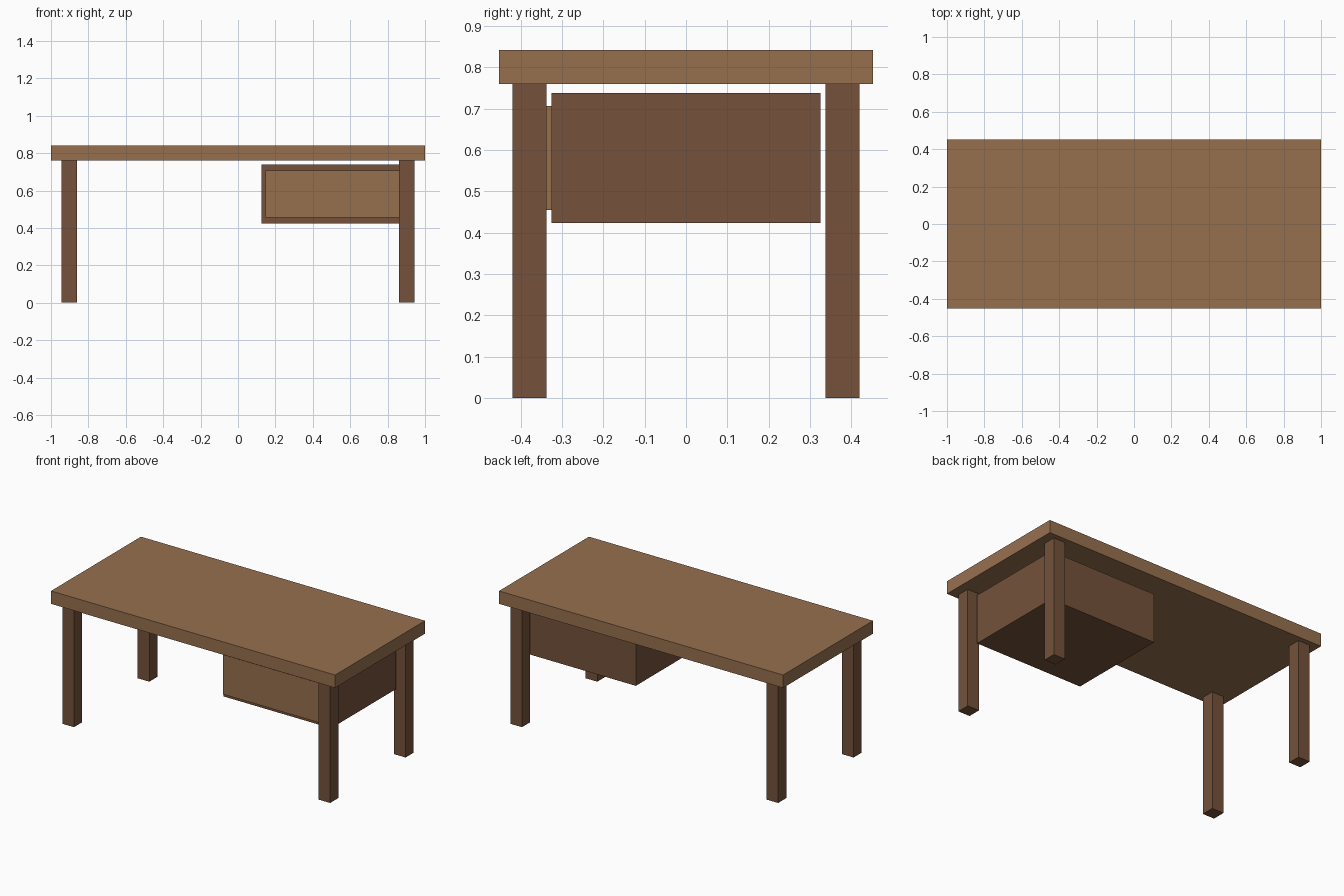
import bpy
from mathutils import Vector

default = bpy.data.objects.get("Cube")
if default:
    bpy.data.objects.remove(default, do_unlink=True)


def make_material(name, color):
    mat = bpy.data.materials.new(name)
    mat.use_nodes = True
    mat.diffuse_color = color
    mat.node_tree.nodes["Principled BSDF"].inputs["Base Color"].default_value = color
    return mat


def add_box(name, low, high, mat):
    low, high = Vector(low), Vector(high)
    bpy.ops.mesh.primitive_cube_add(size=1, location=(low + high) / 2)
    box = bpy.context.object
    box.name = name
    box.scale = high - low
    bpy.ops.object.transform_apply(location=False, rotation=False, scale=True)
    box.data.materials.append(mat)
    return box


light_wood = make_material("light wood", (0.31, 0.162, 0.078, 1))
dark_wood = make_material("dark wood", (0.178, 0.084, 0.044, 1))

# Table top
LEG_TOP = 0.76
add_box("table_top", (-1, -0.452, LEG_TOP), (1, 0.452, 0.842), light_wood)

# Four square legs, set in from the corners
LEG, LEG_X, LEG_Y = 0.041, 0.902, 0.379
for side, sx in (("right", -1), ("left", 1)):
    for end, sy in (("front", -1), ("back", 1)):
        x, y = sx * LEG_X, sy * LEG_Y
        add_box(f"{end}_{side}_leg", (x - LEG, y - LEG, 0),
                (x + LEG, y + LEG, LEG_TOP), dark_wood)

# Drawer case hung under the left half, with its raised front panel
add_box("drawer_case", (0.125, -0.326, 0.424), (0.884, 0.326, 0.738), dark_wood)
add_box("drawer_front", (0.146, -0.358, 0.455), (0.863, -0.326, 0.706), light_wood)
